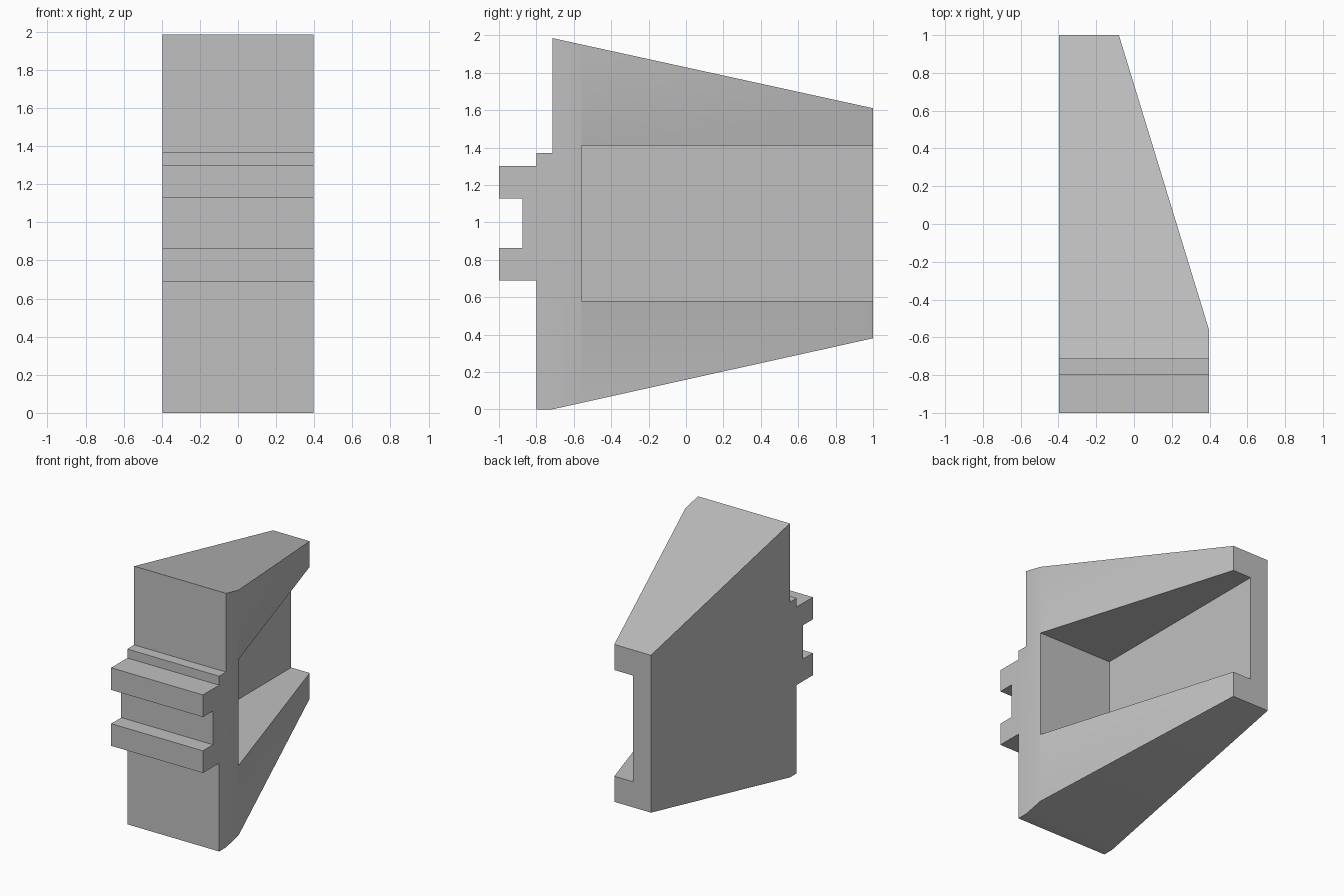
import bpy
import bmesh
from math import radians
from mathutils import Vector

cube = bpy.data.objects.get("Cube")
if cube:
    bpy.data.objects.remove(cube, do_unlink=True)

HALF = 0.397      # half width of the block
CORNER = -0.56    # where the side starts to taper
BACK_X = -0.08    # width reached at the back
RECESS_X = -0.24  # floor of the side recess

grey = bpy.data.materials.new("plain grey")
grey.use_nodes = True
colour = (0.53, 0.53, 0.53, 1)
grey.diffuse_color = colour
grey.node_tree.nodes["Principled BSDF"].inputs["Base Color"].default_value = colour


def prism(name, points, offset):
    """Extrude a closed outline of 3D points along an offset."""
    bm = bmesh.new()
    face = bm.faces.new([bm.verts.new(p) for p in points])
    top = bmesh.ops.extrude_face_region(bm, geom=[face])["geom"]
    verts = [v for v in top if isinstance(v, bmesh.types.BMVert)]
    bmesh.ops.translate(bm, verts=verts, vec=Vector(offset))
    bmesh.ops.recalc_face_normals(bm, faces=bm.faces[:])
    mesh = bpy.data.meshes.new(name)
    bm.to_mesh(mesh)
    bm.free()
    mesh.materials.append(grey)
    obj = bpy.data.objects.new(name, mesh)
    bpy.context.collection.objects.link(obj)
    return obj


def cut(target, cutter):
    """Subtract a cutter, then discard it."""
    cutter.hide_render = True
    mod = target.modifiers.new("cut", "BOOLEAN")
    mod.operation = "DIFFERENCE"
    mod.solver = "EXACT"
    mod.object = cutter
    bpy.context.view_layer.objects.active = target
    bpy.ops.object.modifier_apply(modifier=mod.name)
    bpy.data.objects.remove(cutter, do_unlink=True)


# Side outline with the two front rails and the sloping top and bottom
side = [(-0.80, 0), (-0.715, 0), (1, 0.38), (1, 1.61), (-0.715, 1.985),
        (-0.715, 1.37), (-0.80, 1.37), (-0.80, 1.30), (-1, 1.30),
        (-1, 1.127), (-0.875, 1.127), (-0.875, 0.863), (-1, 0.863),
        (-1, 0.69), (-0.80, 0.69)]
block = prism("wedge_block", [(-HALF, y, z) for y, z in side], (2 * HALF, 0, 0))

# Tapered left side
slope = (BACK_X - HALF) / (1 - CORNER)
taper = [(HALF - 0.2 * slope, CORNER - 0.2), (1, CORNER - 0.2), (1, 1.2),
         (BACK_X + 0.2 * slope, 1.2)]
cut(block, prism("taper_cutter", [(x, y, -0.5) for x, y in taper], (0, 0, 3)))

# Rectangular recess, open to the side and the back
recess = [(RECESS_X, CORNER + 0.002), (1, CORNER + 0.002), (1, 1.2), (RECESS_X, 1.2)]
cut(block, prism("recess_cutter", [(x, y, 0.58) for x, y in recess], (0, 0, 0.83)))

# Smooth the gentle bends and keep the hard edges
bpy.ops.object.select_all(action="DESELECT")
block.select_set(True)
bpy.context.view_layer.objects.active = block
bpy.ops.object.shade_smooth_by_angle(angle=radians(30))
